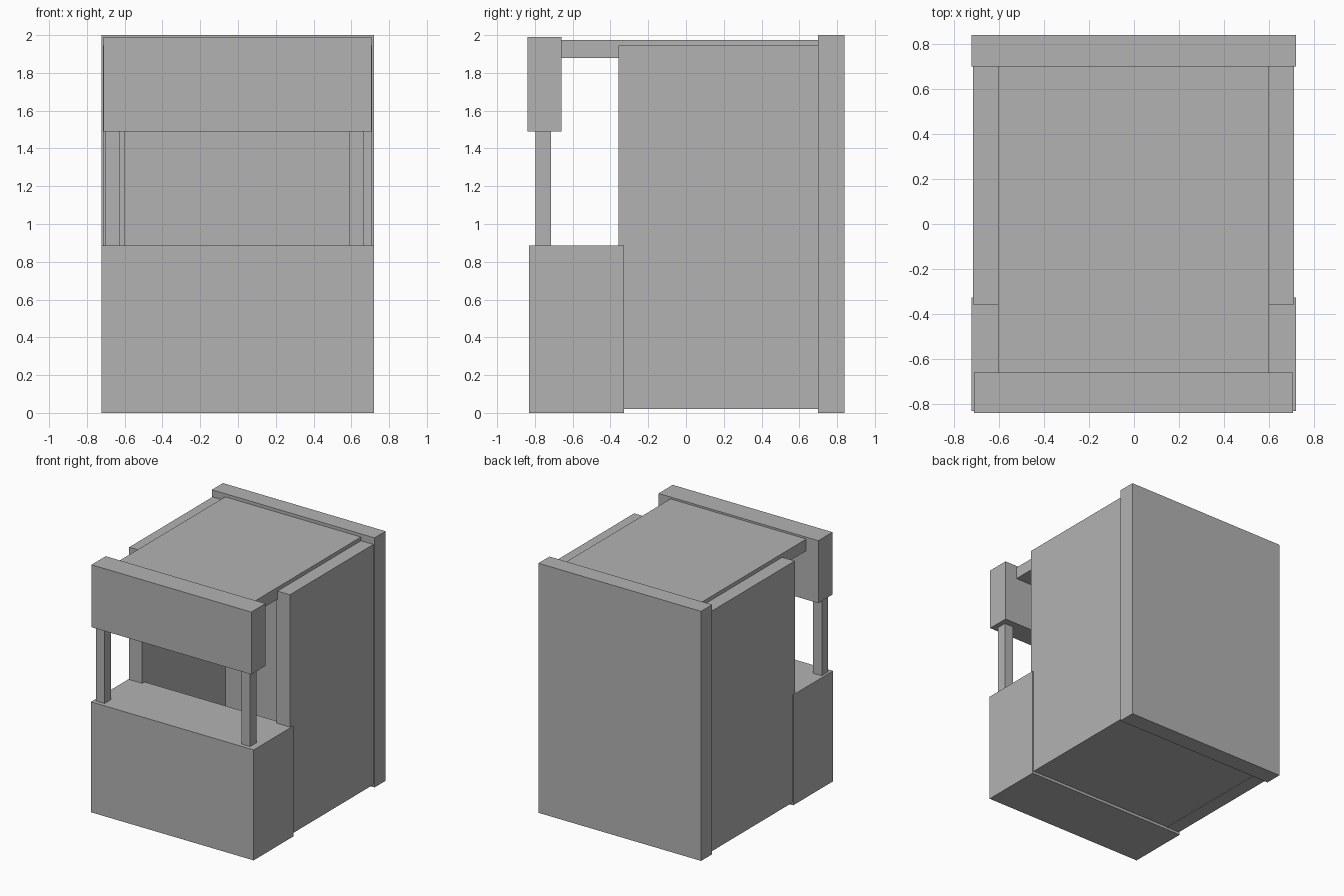
import bpy

default_cube = bpy.data.objects.get("Cube")
if default_cube:
    bpy.data.objects.remove(default_cube, do_unlink=True)

# One plain grey for the whole booth
GREY = (0.45, 0.45, 0.45, 1.0)
grey = bpy.data.materials.new("plain grey")
grey.use_nodes = True
grey.diffuse_color = GREY
shader = next(n for n in grey.node_tree.nodes if n.type == "BSDF_PRINCIPLED")
shader.inputs["Base Color"].default_value = GREY


def box(name, x, y, z):
    """Add a box spanning the given (low, high) ranges."""
    spans = (x, y, z)
    bpy.ops.mesh.primitive_cube_add(size=1, location=[(a + b) / 2 for a, b in spans])
    obj = bpy.context.object
    obj.name = name
    obj.scale = [b - a for a, b in spans]
    bpy.ops.object.transform_apply(location=False, rotation=False, scale=True)
    obj.data.materials.append(grey)
    return obj


# Tall back panel and front counter
box("back_wall", (-0.722, 0.72), (0.70, 0.84), (0, 2))
box("counter", (-0.722, 0.72), (-0.83, -0.327), (0, 0.885))

# Side walls, raised slightly off the ground
box("right_wall", (-0.715, -0.60), (-0.357, 0.70), (0.02, 1.945))
box("left_wall", (0.59, 0.71), (-0.357, 0.70), (0.02, 1.945))

# Floor between the walls
box("floor", (-0.60, 0.59), (-0.34, 0.70), (0.022, 0.10))

# Roof slab reaching forward to the header board
box("roof", (-0.604, 0.60), (-0.66, 0.70), (1.88, 1.975))
box("header_board", (-0.711, 0.706), (-0.84, -0.66), (1.49, 1.99))

# Posts carrying the header
box("right_post", (-0.703, -0.625), (-0.797, -0.715), (0.885, 1.49))
box("left_post", (0.588, 0.666), (-0.797, -0.715), (0.885, 1.49))
